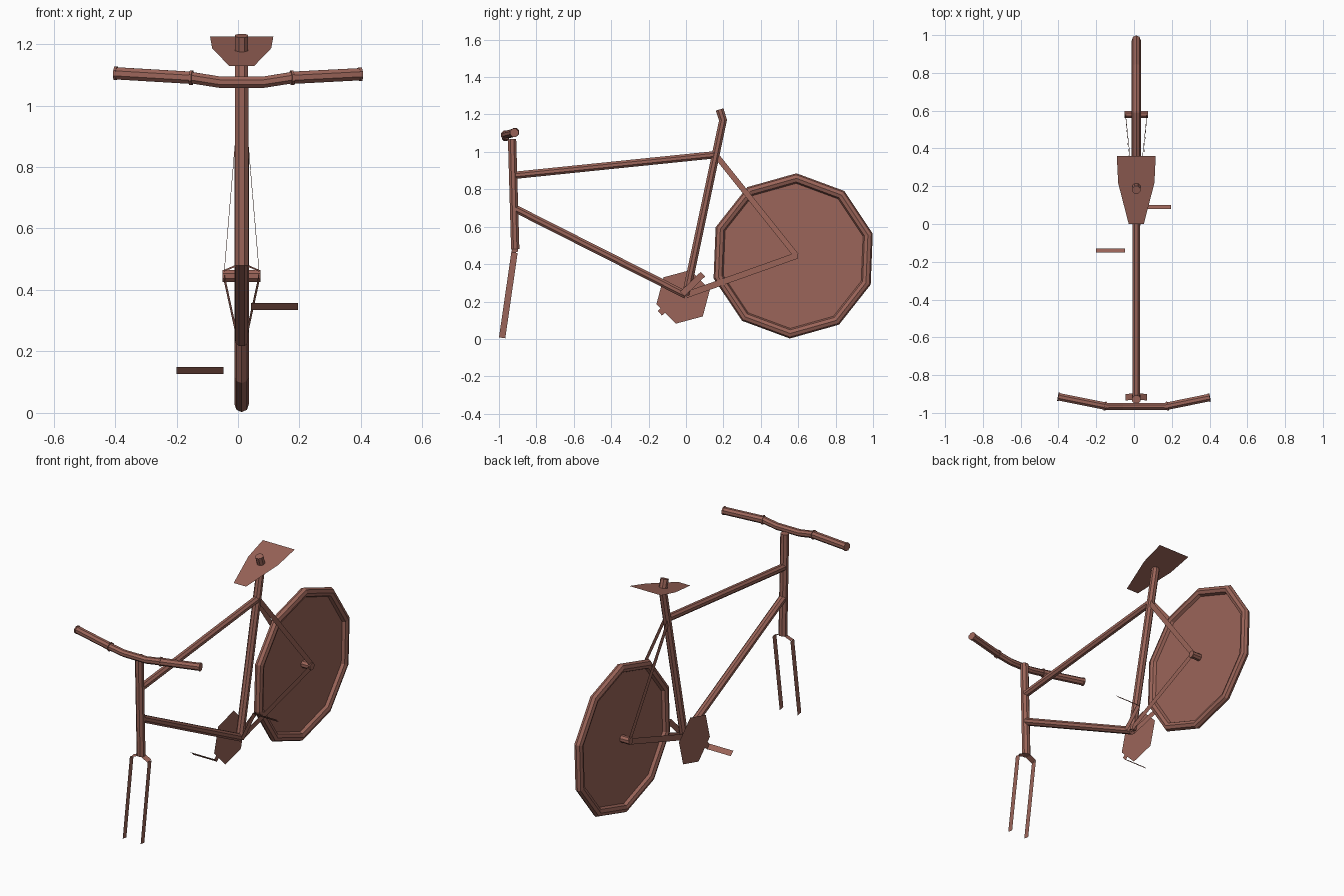
import bpy, bmesh, math
from mathutils import Vector

if "Cube" in bpy.data.objects:
    bpy.data.objects.remove(bpy.data.objects["Cube"])

CX = 0.012          # frame centre plane
paint = bpy.data.materials.new("brown_paint")
paint.diffuse_color = (0.33, 0.13, 0.10, 1)
paint.use_nodes = True
paint.node_tree.nodes["Principled BSDF"].inputs["Base Color"].default_value = paint.diffuse_color


def finish(name, bm):
    me = bpy.data.meshes.new(name)
    bm.to_mesh(me)
    bm.free()
    ob = bpy.data.objects.new(name, me)
    bpy.context.collection.objects.link(ob)
    me.materials.append(paint)
    return ob


def tube(name, pts, r, sides=8):
    """Mitred round tube along a path."""
    pts = [Vector(p) for p in pts]
    dirs = [(b - a).normalized() for a, b in zip(pts, pts[1:])]
    bm = bmesh.new()
    ref = Vector((1, 0, 0)) if abs(dirs[0].x) < 0.7 else Vector((0, 0, 1))
    rings = []
    for i, p in enumerate(pts):
        a, b = dirs[max(i - 1, 0)], dirs[min(i, len(dirs) - 1)]
        t = (a + b).normalized()
        u = (ref - t * ref.dot(t)).normalized()
        v = t.cross(u)
        rings.append([bm.verts.new(p + r * (u * math.cos(k) + v * math.sin(k)))
                      for k in (2 * math.pi * (j + 0.5) / sides for j in range(sides))])
    for a, b in zip(rings, rings[1:]):
        for j in range(sides):
            k = (j + 1) % sides
            bm.faces.new((a[j], a[k], b[k], b[j]))
    bm.faces.new(rings[0][::-1])
    bm.faces.new(rings[-1])
    return finish(name, bm)


def strip(name, a, b, width):
    """Flat ribbon from a to b, spread along the width vector."""
    a, b, w = Vector(a), Vector(b), Vector(width) / 2
    bm = bmesh.new()
    bm.faces.new([bm.verts.new(p) for p in (a - w, a + w, b + w, b - w)])
    return finish(name, bm)


def side_strip(name, a, b, w=0.034):
    """Ribbon facing sideways."""
    d = Vector(b) - Vector(a)
    return strip(name, a, b, Vector((1, 0, 0)).cross(d).normalized() * w)


def plate(name, x, y, z, r, n, phase):
    """Upright flat polygon disc."""
    bm = bmesh.new()
    ang = [math.radians(phase) + 2 * math.pi * i / n for i in range(n)]
    bm.faces.new([bm.verts.new((x, y + r * math.cos(a), z + r * math.sin(a))) for a in ang])
    return finish(name, bm)


# frame tubes
BB, SEAT, AXLE = (0.0, 0.235), (0.158, 0.985), (0.59, 0.445)
tube("head_tube", [(CX, -0.913, 0.48), (CX, -0.93, 1.068)], 0.024)
tube("top_tube", [(CX, -0.915, 0.875), (CX, *SEAT)], 0.021)
tube("down_tube", [(CX, -0.91, 0.695), (CX, *BB)], 0.022)
tube("seat_tube", [(CX, *BB), (CX, 0.198, 1.17), (CX, 0.18, 1.227)], 0.023)

# paired stays and fork
for s, side in ((-1, "left"), (1, "right")):
    x0, x1 = CX + s * 0.012, CX + s * 0.058
    side_strip(side + "_chain_stay", (x0, *BB), (x1, *AXLE))
    side_strip(side + "_seat_stay", (x0, *SEAT), (x1, *AXLE), 0.03)
    strip(side + "_fork_shoulder", (CX, -0.913, 0.487), (x1, -0.917, 0.462), (0, 0.034, 0.006))
    side_strip(side + "_fork_blade", (x1, -0.917, 0.462), (x1, -0.983, 0.006))
tube("rear_axle", [(CX - 0.062, 0.58, 0.445), (CX + 0.062, 0.58, 0.445)], 0.021)

# rear wheel: ten-sided tyre, flat disc, hub plates
WY, WZ, N, M = 0.573, 0.444, 10, 8
bm = bmesh.new()
rings = []
for i in range(N):
    a = math.radians(15.7) + 2 * math.pi * i / N
    ring = []
    for j in range(M):
        b = 2 * math.pi * j / M
        r = 0.415 + 0.027 * math.cos(b)
        ring.append(bm.verts.new((CX + 0.024 * math.sin(b), WY + r * math.cos(a), WZ + r * math.sin(a))))
    rings.append(ring)
for i in range(N):
    p, q = rings[i], rings[(i + 1) % N]
    for j in range(M):
        k = (j + 1) % M
        bm.faces.new((p[j], q[j], q[k], p[k]))
bmesh.ops.recalc_face_normals(bm, faces=bm.faces)
finish("rear_tyre", bm)
plate("rear_wheel_disc", CX, WY, WZ, 0.40, 10, 15.7)
for s in (-1, 1):
    plate("hub_plate", CX + s * 0.003, 0.585, 0.445, 0.13, 6, 15)

# chainring, cranks and pedals
plate("chainring", -0.044, -0.015, 0.225, 0.148, 6, 15)
for side, x, end, (y, z) in (("left", -0.047, -0.2, (-0.14, 0.138)), ("right", 0.042, 0.195, (0.09, 0.346))):
    side_strip(side + "_crank", (x, -0.02, 0.24), (x, y, z))
    strip(side + "_pedal", (x, y, z), (end, y, z), (0, 0.023, -0.023))

# saddle: tilted flat plate
bm = bmesh.new()
outline = [(0.103, 0.36), (0.096, 0.217), (0.04, 0.0)]
pts = outline + [(-x, y) for x, y in reversed(outline)]
bm.faces.new([bm.verts.new((CX + x, y, 1.128 + 0.268 * y)) for x, y in pts])
finish("saddle", bm)

# handlebar with grips and collars
bar = [(-0.148, -0.965, 1.09), (-0.06, -0.965, 1.076), (0.084, -0.965, 1.076), (0.172, -0.965, 1.09)]
ends = [(-0.402, -0.914, 1.105), (0.402, -0.918, 1.102)]
tube("handlebar", [ends[0]] + bar + [ends[1]], 0.02)
for side, inner, end in (("left", bar[0], ends[0]), ("right", bar[-1], ends[1])):
    a, b = Vector(inner), Vector(end)
    d = (b - a).normalized()
    tube(side + "_grip", [a, b], 0.0215)
    tube(side + "_grip_collar", [a, a + d * 0.008], 0.026)
    tube(side + "_grip_end", [b - d * 0.008, b], 0.024)
